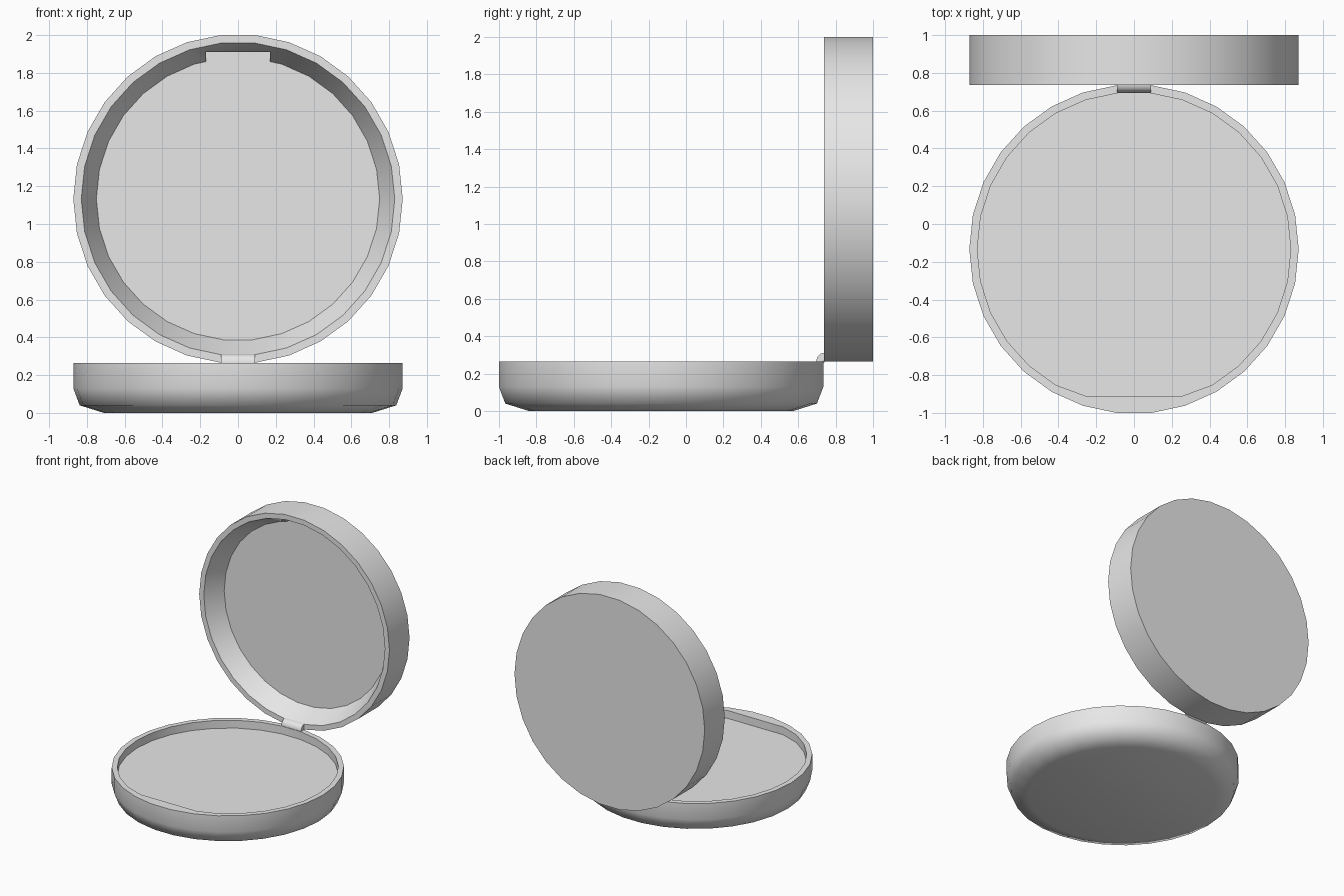
import bpy, bmesh, math

if "Cube" in bpy.data.objects:
    bpy.data.objects.remove(bpy.data.objects["Cube"])

N = 30            # sides of both round shells
R = 0.872         # outer radius
CY = -0.133       # base centre in y
CZ = 1.133        # lid centre in z
LID_Y = 0.737     # front of the open lid
LID_FLOOR = 0.89  # inside back wall of the lid

grey = bpy.data.materials.new("light_grey")
grey.diffuse_color = (0.8, 0.8, 0.8, 1)
grey.use_nodes = True
grey.node_tree.nodes["Principled BSDF"].inputs["Base Color"].default_value = grey.diffuse_color


def finish(name, bm, angle=55):
    """Turn a bmesh into a shaded, coloured object."""
    bmesh.ops.recalc_face_normals(bm, faces=bm.faces[:])
    me = bpy.data.meshes.new(name)
    bm.to_mesh(me)
    bm.free()
    me.materials.append(grey)
    ob = bpy.data.objects.new(name, me)
    bpy.context.collection.objects.link(ob)
    if angle:
        smooth(ob, angle)
    return ob


def smooth(ob, angle=55):
    bpy.ops.object.select_all(action='DESELECT')
    ob.select_set(True)
    bpy.context.view_layer.objects.active = ob
    bpy.ops.object.shade_smooth_by_angle(angle=math.radians(angle))


def shell(profile, place):
    """Revolve (radius, height) points; cap the first and last rings."""
    bm = bmesh.new()
    rings = []
    for r, h in profile:
        rings.append([bm.verts.new(place(r * math.cos(2 * math.pi * i / N),
                                         r * math.sin(2 * math.pi * i / N), h))
                      for i in range(N)])
    for a, b in zip(rings, rings[1:]):
        for i in range(N):
            j = (i + 1) % N
            bm.faces.new((a[i], a[j], b[j], b[i]))
    bm.faces.new(rings[0])
    bm.faces.new(rings[-1])
    return bm, rings


def prism(points, half_width):
    """Extrude a (y, z) outline symmetrically along x."""
    bm = bmesh.new()
    a, b = [[bm.verts.new((s * half_width, y, z)) for y, z in points] for s in (-1, 1)]
    bm.faces.new(a)
    bm.faces.new(b)
    for i in range(len(points)):
        j = (i + 1) % len(points)
        bm.faces.new((a[i], a[j], b[j], b[i]))
    return bm


# Base tray with rounded underside and shallow recess
bm, rings = shell([(0.71, 0), (0.838, 0.04), (R, 0.13), (R, 0.265),
                   (0.83, 0.265), (0.83, 0.2)],
                  lambda u, v, h: (u, v + CY, h))
for ring in rings[-2:]:              # straight thickening at the front clasp
    for v in ring:
        v.co.y = max(v.co.y, -0.91)
finish("base_tray", bm)

# Open lid standing upright, hollow towards the front
bm, _ = shell([(R, 1.0), (R, LID_Y), (0.83, LID_Y), (0.75, LID_FLOOR)],
              lambda u, v, h: (u, h, v + CZ))
lid = finish("lid", bm, None)

# Clasp notch cut into the inner wall at the lid's top
cutter = finish("notch_cutter", prism([(0.70, 1.7), (LID_FLOOR, 1.7),
                                       (LID_FLOOR, 1.91), (0.70, 1.91)], 0.17), None)
mod = lid.modifiers.new("notch", 'BOOLEAN')
mod.operation = 'DIFFERENCE'
mod.solver = 'EXACT'
mod.object = cutter
bpy.context.view_layer.objects.active = lid
bpy.ops.object.modifier_apply(modifier=mod.name)
bpy.data.objects.remove(cutter)
smooth(lid)

# Rounded hinge tab joining both shells
finish("hinge", prism([(0.697, 0.25), (0.697, 0.27), (0.703, 0.291), (0.718, 0.306),
                       (0.737, 0.311), (0.76, 0.311), (0.76, 0.285), (0.73, 0.25)], 0.09))
